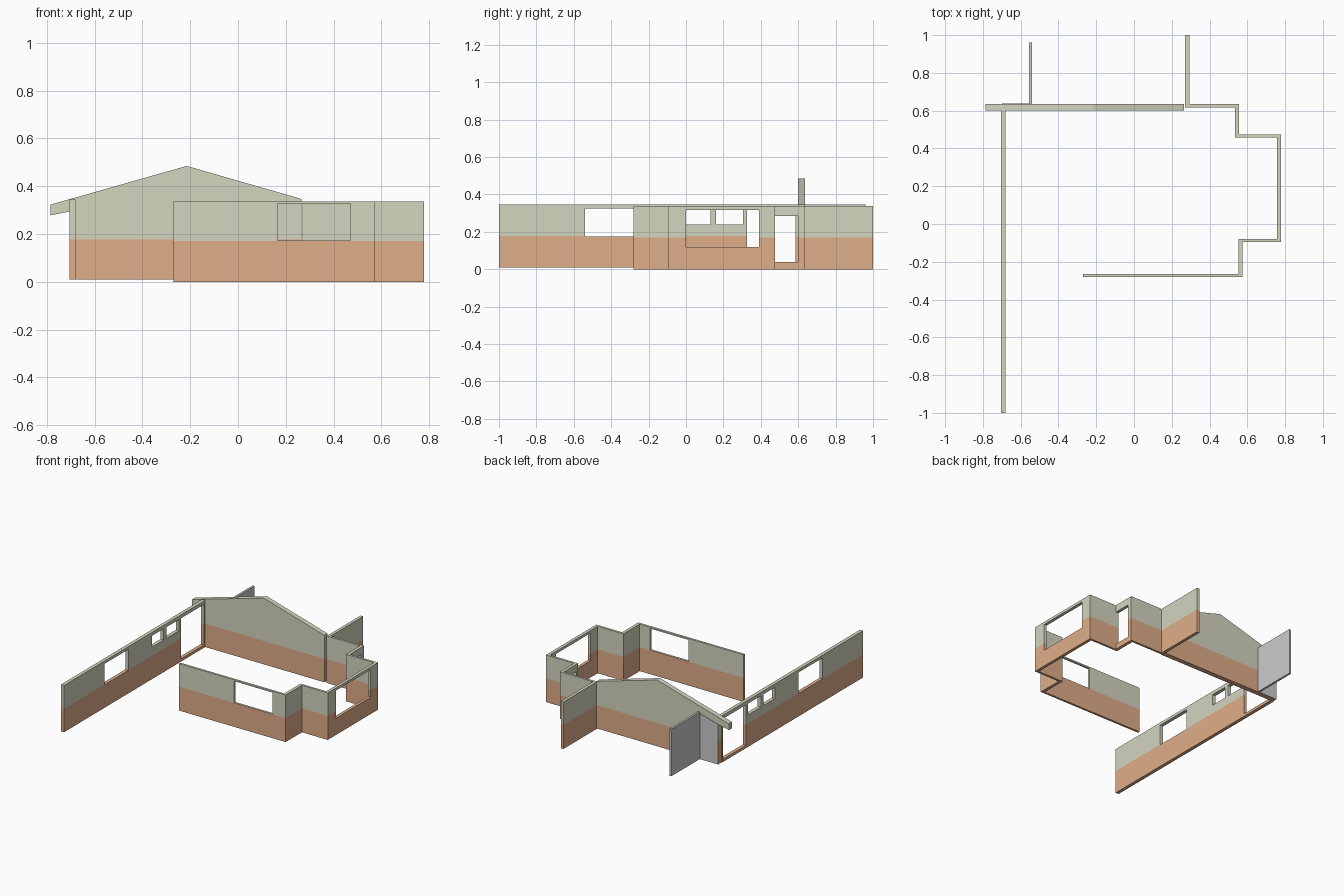
import bpy, bmesh
from mathutils import Vector

if "Cube" in bpy.data.objects:
    bpy.data.objects.remove(bpy.data.objects["Cube"])


def material(name, color):
    m = bpy.data.materials.new(name)
    m.diffuse_color = color
    m.use_nodes = True
    m.node_tree.nodes["Principled BSDF"].inputs["Base Color"].default_value = m.diffuse_color
    return m


CREAM = material("cream_siding", (0.66, 0.66, 0.53, 1))
BRICK = material("brick_base", (0.74, 0.42, 0.25, 1))


def prism(name, points, extrude):
    """Extrude a closed 3D outline along a vector."""
    bm = bmesh.new()
    face = bm.faces.new([bm.verts.new(p) for p in points])
    new = bmesh.ops.extrude_face_region(bm, geom=[face])["geom"]
    bmesh.ops.translate(bm, vec=Vector(extrude),
                        verts=[v for v in new if isinstance(v, bmesh.types.BMVert)])
    bmesh.ops.recalc_face_normals(bm, faces=bm.faces[:])
    mesh = bpy.data.meshes.new(name)
    bm.to_mesh(mesh)
    bm.free()
    ob = bpy.data.objects.new(name, mesh)
    bpy.context.collection.objects.link(ob)
    return ob


def box(name, x0, x1, y0, y1, z0, z1):
    return prism(name, [(x0, y0, z0), (x1, y0, z0), (x1, y1, z0), (x0, y1, z0)],
                 (0, 0, z1 - z0))


def wall_outline(path, tx, ty):
    """Mitred plan outline of an axis-aligned centre line."""
    left, right = [], []
    for i, (x, y) in enumerate(path):
        ox = oy = 0
        for a, b in ((i - 1, i), (i, i + 1)):
            if a < 0 or b >= len(path):
                continue
            dx, dy = path[b][0] - path[a][0], path[b][1] - path[a][1]
            if abs(dx) > abs(dy):
                oy = ty / 2 if dx > 0 else -ty / 2
            else:
                ox = -tx / 2 if dy > 0 else tx / 2
        left.append((x + ox, y + oy, 0))
        right.append((x - ox, y - oy, 0))
    return left + right[::-1]


def cut(ob, openings):
    for o in openings:
        cutter = box("opening_cutter", *o)
        cutter.hide_render = True
        mod = ob.modifiers.new("opening", "BOOLEAN")
        mod.operation = "DIFFERENCE"
        mod.solver = "EXACT"
        mod.object = cutter
        bpy.context.view_layer.objects.active = ob
        bpy.ops.object.modifier_apply(modifier=mod.name)
        bpy.data.objects.remove(cutter)


def two_tone(ob, z):
    """Split the wall at height z into brick base and cream siding."""
    ob.data.materials.clear()
    ob.data.materials.append(CREAM)
    ob.data.materials.append(BRICK)
    bm = bmesh.new()
    bm.from_mesh(ob.data)
    bmesh.ops.bisect_plane(bm, geom=bm.verts[:] + bm.edges[:] + bm.faces[:],
                           plane_co=(0, 0, z), plane_no=(0, 0, 1))
    for f in bm.faces:
        f.material_index = 1 if f.calc_center_median().z < z - 1e-4 else 0
    bm.to_mesh(ob.data)
    bm.free()


# Long left wall with window, two small windows and a doorway
left = box("left_wall", -0.705, -0.68, -1, 0.6, 0.01, 0.345)
cut(left, [(-0.8, -0.6, y0, y1, z0, z1) for y0, y1, z0, z1 in (
    (-0.54, -0.27, 0.175, 0.325), (0.0, 0.13, 0.24, 0.32),
    (0.16, 0.305, 0.24, 0.32), (0.325, 0.585, 0.03, 0.32))])
two_tone(left, 0.177)

# Stepped wall round the front, right and back
path = [(-0.27, -0.272), (0.563, -0.272), (0.563, -0.088), (0.768, -0.088),
        (0.768, 0.467), (0.545, 0.467), (0.545, 0.626), (0.282, 0.626), (0.282, 1.0)]
stepped = prism("stepped_wall", wall_outline(path, 0.022, 0.016), (0, 0, 0.337))
cut(stepped, [(0.165, 0.47, -0.35, -0.2, 0.172, 0.327),
              (0.7, 0.85, 0.0, 0.39, 0.12, 0.318),
              (0.5, 0.6, 0.477, 0.6, 0.04, 0.285)])
two_tone(stepped, 0.171)

# Gable end wall with eave
gable = prism("gable_wall", [(x, 0.6, z) for x, z in (
    (-0.7, 0.01), (0.265, 0.01), (0.265, 0.347), (-0.215, 0.485),
    (-0.785, 0.323), (-0.785, 0.278), (-0.7, 0.295))], (0, 0.035, 0))
two_tone(gable, 0.177)

# Grey fin wall and the grey panel beside it
box("fin_wall", -0.556, -0.541, 0.635, 0.96, 0.01, 0.347)
prism("grey_panel", [(x, 0.635, z) for x, z in (
    (-0.7, 0.01), (-0.556, 0.01), (-0.556, 0.337), (-0.7, 0.297))], (0, 0.003, 0))
